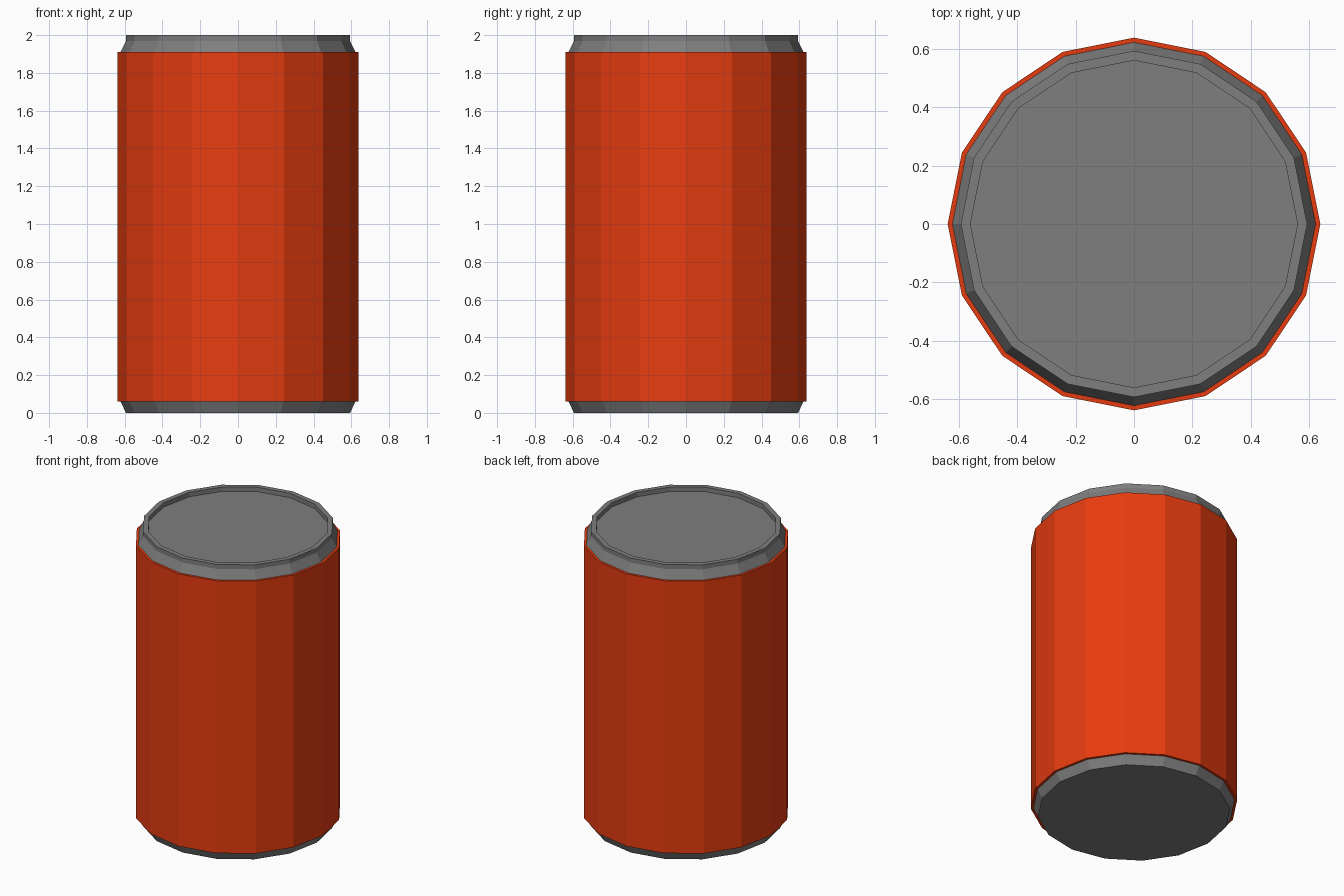
import bpy, bmesh, math

if "Cube" in bpy.data.objects:
    bpy.data.objects.remove(bpy.data.objects["Cube"])

SIDES = 16


def material(name, rgb):
    m = bpy.data.materials.new(name)
    m.diffuse_color = (*rgb, 1.0)
    m.use_nodes = True
    m.node_tree.nodes["Principled BSDF"].inputs["Base Color"].default_value = m.diffuse_color
    return m


grey = material("grey metal", (0.21, 0.21, 0.21))
red = material("red paint", (0.80, 0.045, 0.005))

# Can outline from bottom to recessed lid: radius, height, material of the band above
profile = [
    (0.593, 0.0, 0),    # bottom chamfer
    (0.622, 0.06, 1),   # painted wall, lower lip
    (0.638, 0.06, 1),   # painted wall
    (0.638, 1.91, 1),   # painted wall, upper lip
    (0.622, 1.91, 0),   # shoulder
    (0.593, 1.97, 0),   # rim outside
    (0.593, 2.0, 0),    # rim top
    (0.560, 2.0, 0),    # rim inside
    (0.560, 1.97, 0),
]

bm = bmesh.new()
rings = []
for r, z, _ in profile:
    rings.append([bm.verts.new((r * math.cos(2 * math.pi * i / SIDES),
                                r * math.sin(2 * math.pi * i / SIDES), z))
                  for i in range(SIDES)])

# Side bands
for (low, high), (_, _, mat) in zip(zip(rings, rings[1:]), profile):
    for i in range(SIDES):
        j = (i + 1) % SIDES
        f = bm.faces.new((low[i], low[j], high[j], high[i]))
        f.material_index = mat

# Base and recessed lid
bm.faces.new(rings[0][::-1])
bm.faces.new(rings[-1])

mesh = bpy.data.meshes.new("drink_can")
bm.to_mesh(mesh)
bm.free()
mesh.materials.append(grey)
mesh.materials.append(red)
can = bpy.data.objects.new("drink_can", mesh)
bpy.context.collection.objects.link(can)
